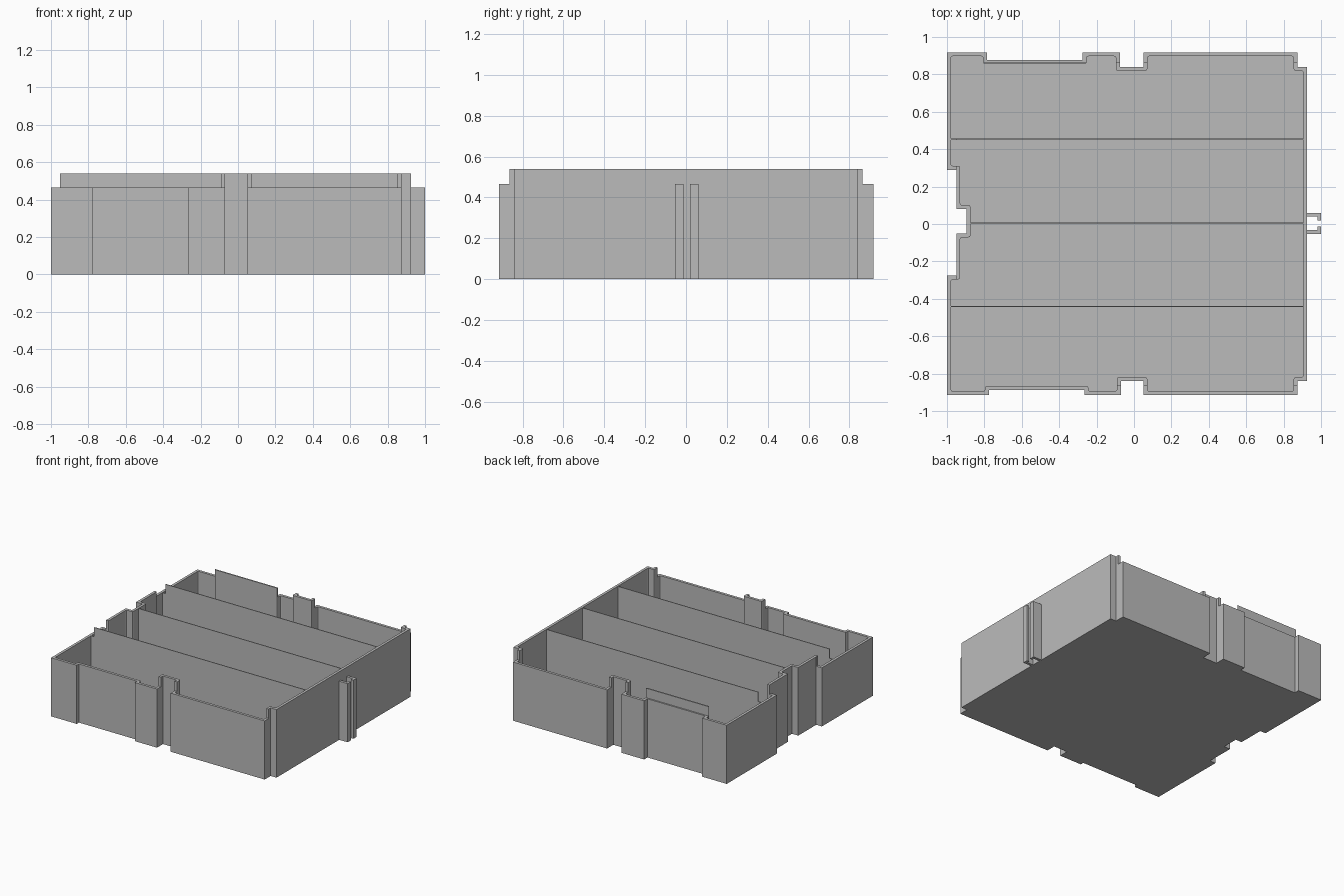
import bpy, bmesh

if "Cube" in bpy.data.objects:
    bpy.data.objects.remove(bpy.data.objects["Cube"], do_unlink=True)

WALL, FLOOR, LOW, HIGH = 0.021, 0.02, 0.465, 0.54

grey = bpy.data.materials.new("plain grey")
grey.use_nodes = True
grey.diffuse_color = (0.5, 0.5, 0.5, 1)
grey.node_tree.nodes["Principled BSDF"].inputs["Base Color"].default_value = (0.5, 0.5, 0.5, 1)


def prism(name, points, z0, z1, round_corners=0.0):
    """Extrude a plan outline between two heights."""
    bm = bmesh.new()
    face = bm.faces.new([bm.verts.new((x, y, z0)) for x, y in points])
    top = bmesh.ops.extrude_face_region(bm, geom=[face])["geom"]
    for v in top:
        if isinstance(v, bmesh.types.BMVert):
            v.co.z = z1
    if round_corners:
        upright = [e for e in bm.edges if abs(e.verts[0].co.z - e.verts[1].co.z) > 0.01]
        bmesh.ops.bevel(bm, geom=upright, offset=round_corners, segments=2,
                        profile=0.5, affect='EDGES')
    bmesh.ops.recalc_face_normals(bm, faces=bm.faces)
    mesh = bpy.data.meshes.new(name)
    bm.to_mesh(mesh)
    bm.free()
    mesh.materials.append(grey)
    obj = bpy.data.objects.new(name, mesh)
    bpy.context.collection.objects.link(obj)
    return obj


def box(name, x0, x1, y0, y1, z0, z1):
    return prism(name, [(x0, y0), (x1, y0), (x1, y1), (x0, y1)], z0, z1)


def cut(obj, cutter):
    mod = obj.modifiers.new("cut", 'BOOLEAN')
    mod.operation, mod.solver, mod.object = 'DIFFERENCE', 'EXACT', cutter
    cutter.hide_render = True
    cutter.hide_viewport = True
    cutter.display_type = 'WIRE'


def inset(points, t):
    """Offset a right-angled, counter-clockwise outline inward."""
    def normal(a, b):
        dx, dy = b[0] - a[0], b[1] - a[1]
        s = abs(dx) + abs(dy)
        return -dy / s, dx / s
    out = []
    for i, p in enumerate(points):
        n = normal(points[i - 1], p)
        m = normal(p, points[(i + 1) % len(points)])
        out.append((p[0] + t * (n[0] + m[0]), p[1] + t * (n[1] + m[1])))
    return out


# Plan outline, counter-clockwise from the front left corner
outline = [
    (-1, -.915), (-.775, -.915), (-.775, -.887), (-.265, -.887), (-.265, -.915),
    (-.07, -.915), (-.07, -.84), (.05, -.84), (.05, -.915), (.875, -.915),
    (.875, -.84), (.926, -.84), (.926, .84), (.875, .84), (.875, .918),
    (.05, .918), (.05, .84), (-.075, .84), (-.075, .918), (-.275, .918),
    (-.275, .876), (-.785, .876), (-.785, .918), (-1, .918), (-1, .29),
    (-.95, .29), (-.95, .08), (-.895, .08), (-.895, -.05), (-.95, -.05),
    (-.95, -.275), (-1, -.275),
]

# Tray: solid block, hollowed, with a lowered outer rim
tray = prism("tray_shell", outline, 0, HIGH)
rim_cuts = [
    box("front_rim_cutter", -1.2, 1.2, -1.2, -.865, LOW, 1),
    box("back_rim_cutter", -1.2, 1.2, .865, 1.2, LOW, 1),
    box("side_rim_cutter", -1.2, -.951, -.9, .9, LOW, 1),
]
cut(tray, prism("cavity_cutter", inset(outline, WALL), FLOOR, 1, 0.01))
for cutter in rim_cuts:
    cut(tray, cutter)

# Thin dividers running across the tray, stepped down at the low rim
for name, y, x0 in (("front_divider", -.442, -.99), ("middle_divider", .004, -.885),
                    ("back_divider", .453, -.99)):
    divider = box(name, x0, .915, y - .003, y + .003, FLOOR / 2, HIGH - .001)
    cut(divider, rim_cuts[2])

# Pair of hooked clip jaws on the right-hand end
for name, s in (("back_clip_jaw", 1), ("front_clip_jaw", -1)):
    profile = [(.92, .036), (.98, .036), (.98, .016), (1, .016), (1, .057), (.92, .057)]
    prism(name, [(x, .003 + s * y) for x, y in profile], 0, LOW)
